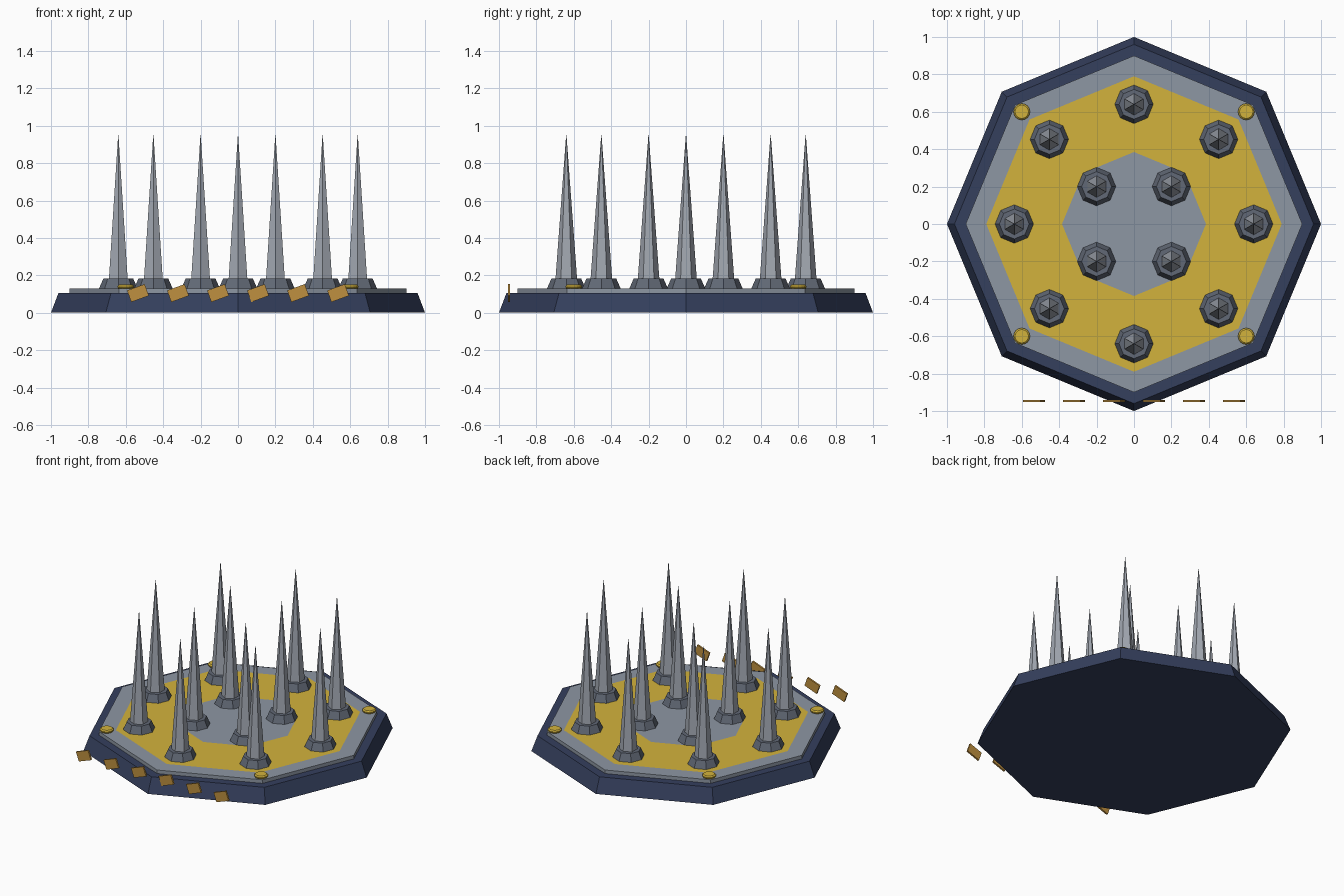
import bpy, bmesh
from math import sin, cos, pi, radians

if "Cube" in bpy.data.objects:
    bpy.data.objects.remove(bpy.data.objects["Cube"])


def material(name, rgb):
    m = bpy.data.materials.new(name)
    m.diffuse_color = (*rgb, 1)
    m.use_nodes = True
    m.node_tree.nodes["Principled BSDF"].inputs["Base Color"].default_value = m.diffuse_color
    return m


navy = material("navy", (0.035, 0.05, 0.11, 1)[:3])
steel = material("steel", (0.27, 0.31, 0.37))
gold = material("gold", (0.65, 0.45, 0.045))
dark = material("dark_steel", (0.12, 0.14, 0.18))
bronze = material("bronze", (0.52, 0.28, 0.05))
spike_grey = material("spike_grey", (0.36, 0.39, 0.44))


def turned(name, profile, sides, mats, loc=(0, 0, 0), phase=0.0, bands=None):
    """Closed faceted solid from (radius, z) rings; bands = material per band."""
    bm = bmesh.new()
    rings = []
    for r, z in profile:
        rings.append([bm.verts.new((r * cos(phase + 2 * pi * i / sides),
                                    r * sin(phase + 2 * pi * i / sides), z))
                      for i in range(sides)])
    for b in range(len(rings) - 1):
        lo, hi = rings[b], rings[b + 1]
        for i in range(sides):
            j = (i + 1) % sides
            f = bm.faces.new((lo[i], lo[j], hi[j], hi[i]))
            f.material_index = bands[b] if bands else 0
    bm.faces.new(rings[0][::-1])
    bm.faces.new(rings[-1])
    me = bpy.data.meshes.new(name)
    bm.to_mesh(me)
    bm.free()
    for m in mats:
        me.materials.append(m)
    ob = bpy.data.objects.new(name, me)
    ob.location = loc
    bpy.context.collection.objects.link(ob)
    return ob


# Octagonal base and the top plate with its painted gold ring
turned("base", [(1.0, 0), (0.96, 0.105)], 8, [navy])
turned("top_plate", [(0.9, 0.1), (0.9, 0.13), (0.79, 0.13), (0.385, 0.13)],
       8, [steel, gold], bands=[0, 0, 1])

# Spikes in collars: outer ring of eight, inner square of four
spots = [(0.64 * cos(i * pi / 4), 0.64 * sin(i * pi / 4)) for i in range(8)]
spots += [(x, y) for x in (-0.2, 0.2) for y in (-0.2, 0.2)]
for n, (x, y) in enumerate(spots):
    turned(f"spike_collar_{n}", [(0.105, 0.125), (0.08, 0.182)], 8, [dark], (x, y, 0))
    turned(f"spike_{n}", [(0.06, 0.15), (0.001, 0.95)], 6, [spike_grey],
           (x, y, 0), phase=pi / 6)

# Corner studs
for n, (x, y) in enumerate([(a, b) for a in (-0.6, 0.6) for b in (-0.6, 0.6)]):
    turned(f"corner_stud_{n}", [(0.036, 0.125), (0.044, 0.136), (0.044, 0.143), (0.036, 0.15)],
           16, [gold], (x, y, 0))

# Tilted hazard tabs along the front
for i in range(6):
    bpy.ops.mesh.primitive_cube_add(size=1, location=(-0.535 + 0.214 * i, -0.946, 0.105),
                                    rotation=(0, radians(-20), 0))
    tab = bpy.context.object
    tab.name = f"front_tab_{i}"
    tab.scale = (0.1, 0.012, 0.066)
    tab.data.materials.append(bronze)
